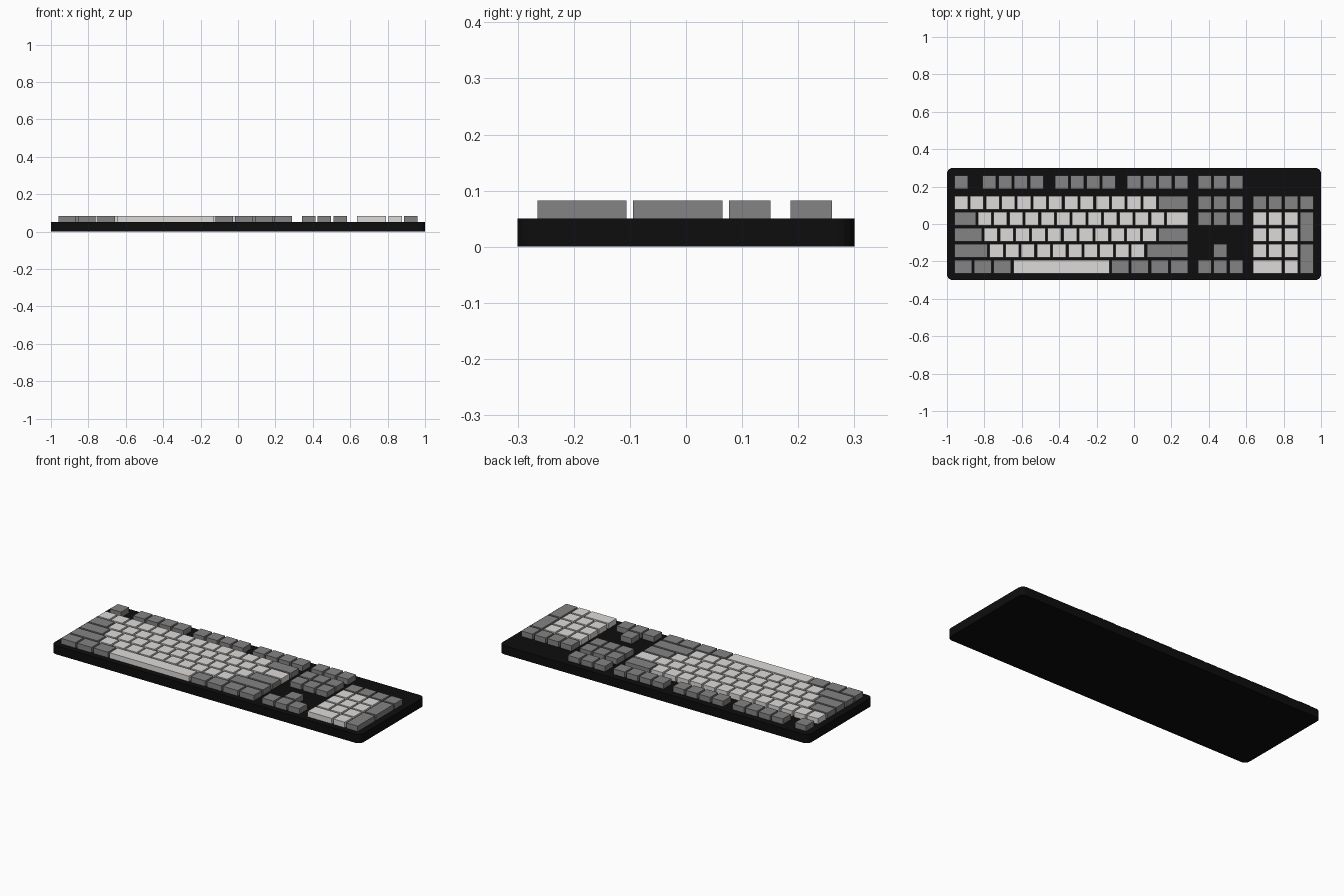
import bpy, bmesh
from mathutils import Matrix

if "Cube" in bpy.data.objects:
    bpy.data.objects.remove(bpy.data.objects["Cube"])

U, P = 0.084, 0.0854        # key pitch across and in depth
GAP = 0.0115                # space between keys
X0 = -0.966                 # left edge of the key field
BASE_H, KEY_TOP = 0.05, 0.082


def material(name, rgb):
    m = bpy.data.materials.new(name)
    m.diffuse_color = (*rgb, 1)
    m.use_nodes = True
    m.node_tree.nodes["Principled BSDF"].inputs["Base Color"].default_value = m.diffuse_color
    return m


BLACK = material("case_black", (0.004, 0.004, 0.004))
DARK = material("key_grey", (0.23, 0.23, 0.23))
LIGHT = material("key_light", (0.72, 0.71, 0.69))


def add_object(name, bm, mat):
    mesh = bpy.data.meshes.new(name)
    bm.to_mesh(mesh)
    bm.free()
    ob = bpy.data.objects.new(name, mesh)
    mesh.materials.append(mat)
    bpy.context.collection.objects.link(ob)
    return ob


def add_box(bm, x0, x1, y0, y1, z0, z1):
    mat = Matrix.Translation(((x0 + x1) / 2, (y0 + y1) / 2, (z0 + z1) / 2))
    mat = mat @ Matrix.Diagonal((x1 - x0, y1 - y0, z1 - z0, 1))
    bmesh.ops.create_cube(bm, size=1, matrix=mat)


def row_y(row):
    # centre of a row: -1 is the function row, 0 the number row, 4 the bottom row
    return 0.2235 if row < 0 else 0.1135 - row * P


def keys(name, mat, row, start, widths, rows_tall=1):
    # a run of keys starting at a column, widths given in key units
    bm = bmesh.new()
    top = row_y(row) + P / 2 - GAP / 2
    bottom = row_y(row + rows_tall - 1) - P / 2 + GAP / 2
    x = X0 + start * U
    for w in widths:
        add_box(bm, x + GAP / 2, x + w * U - GAP / 2, bottom, top, BASE_H - 0.005, KEY_TOP)
        x += w * U
    add_object(name, bm, mat)


# case with rounded vertical corners
bm = bmesh.new()
add_box(bm, -1, 1, -0.3, 0.3, 0, BASE_H)
corners = [e for e in bm.edges if abs(e.verts[0].co.z - e.verts[1].co.z) > 0.01]
bmesh.ops.bevel(bm, geom=corners, offset=0.03, segments=4, profile=0.5, affect='EDGES')
add_object("case", bm, BLACK)

# function row
keys("escape_key", DARK, -1, 0, [1])
for i, start in enumerate((1.8, 6.4, 11)):
    keys(f"function_keys_{i + 1}", DARK, -1, start, [1] * 4)

# main typing block
keys("number_keys", LIGHT, 0, 0, [1] * 13)
keys("backspace_key", DARK, 0, 13, [2])
keys("tab_key", DARK, 1, 0, [1.5])
keys("upper_letter_keys", LIGHT, 1, 1.5, [1] * 12 + [1.5])
keys("caps_key", DARK, 2, 0, [1.88])
keys("home_letter_keys", LIGHT, 2, 1.88, [1.01] * 11)
keys("enter_key", DARK, 2, 13, [2])
keys("left_shift_key", DARK, 3, 0, [2.25])
keys("lower_letter_keys", LIGHT, 3, 2.25, [1] * 10)
keys("right_shift_key", DARK, 3, 12.25, [2.75])
keys("left_modifier_keys", DARK, 4, 0, [1.25] * 3)
keys("space_bar", LIGHT, 4, 3.75, [6.25])
keys("right_modifier_keys", DARK, 4, 10, [1.25] * 4)

# navigation and arrow keys
for row in (-1, 0, 1, 4):
    keys(f"navigation_keys_{row + 2}", DARK, row, 15.5, [1] * 3)
keys("up_arrow_key", DARK, 3, 16.5, [1])

# number pad
keys("pad_top_keys", DARK, 0, 19, [1] * 4)
for row in (1, 2, 3):
    keys(f"pad_digit_keys_{row}", LIGHT, row, 19, [1] * 3)
keys("pad_bottom_keys", LIGHT, 4, 19, [2, 1])
keys("pad_plus_key", DARK, 1, 22, [1], 2)
keys("pad_enter_key", DARK, 3, 22, [1], 2)
